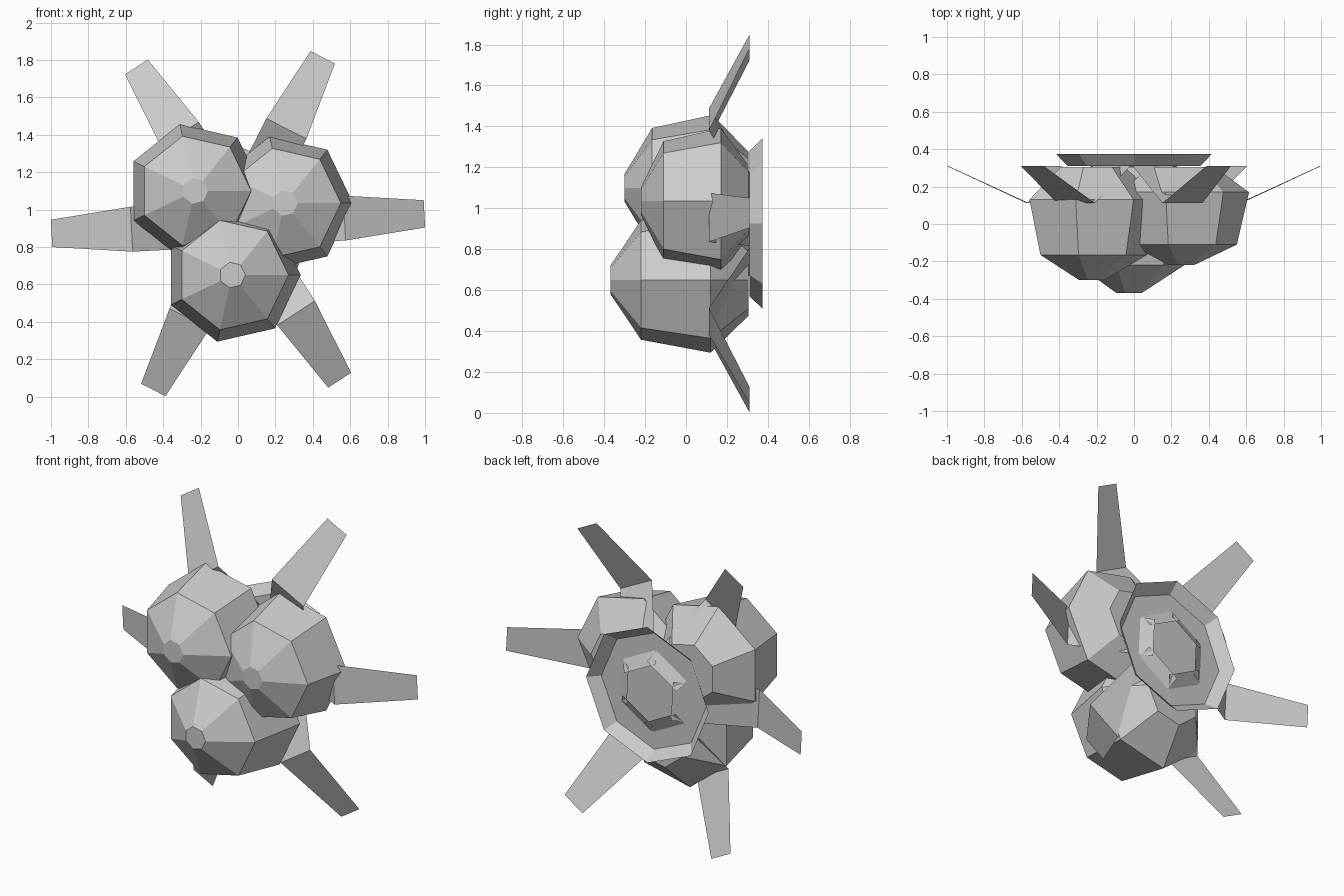
import bpy, bmesh, math
from math import cos, sin, pi, radians

if "Cube" in bpy.data.objects:
    bpy.data.objects.remove(bpy.data.objects["Cube"])

MID_Z = 0.925  # height of the hub axis


def make_object(name, build):
    bm = bmesh.new()
    build(bm)
    bmesh.ops.recalc_face_normals(bm, faces=bm.faces)
    mesh = bpy.data.meshes.new(name)
    bm.to_mesh(mesh)
    bm.free()
    obj = bpy.data.objects.new(name, mesh)
    bpy.context.collection.objects.link(obj)
    return obj


def lathe(bm, cx, cz, sides, profile, cap_first, cap_last):
    """Sweep (radius, y) rings around an axis parallel to y."""
    rings = []
    for r, y in profile:
        rings.append([bm.verts.new((cx + r * cos(2 * pi * i / sides), y,
                                    cz + r * sin(2 * pi * i / sides)))
                      for i in range(sides)])
    for a, b in zip(rings, rings[1:]):
        for i in range(sides):
            j = (i + 1) % sides
            bm.faces.new((a[i], a[j], b[j], b[i]))
    if cap_first:
        bm.faces.new(rings[0])
    if cap_last:
        bm.faces.new(rings[-1])


# Three seven-sided bulbs: centre x, centre z, and the y of each ring
bulbs = {
    "left_bulb": (-0.23, 1.10, (-0.30, -0.165, 0.13, 0.305)),
    "right_bulb": (0.25, 1.035, (-0.22, -0.11, 0.17, 0.305)),
    "lower_bulb": (-0.03, 0.65, (-0.37, -0.22, 0.12, 0.305)),
}
for name, (cx, cz, ys) in bulbs.items():
    profile = list(zip((0.07, 0.30, 0.365, 0.18), ys))
    make_object(name, lambda bm: lathe(bm, cx, cz, 7, profile, True, True))

# Shallow octagonal cup at the back, open to the rear
make_object("back_cup", lambda bm: lathe(
    bm, 0, MID_Z, 8, [(0.355, 0.31), (0.415, 0.373)], True, False))


# Six bent strip petals: (distance from axis, y, half width)
def petal(bm, angle):
    c, s = cos(angle), sin(angle)
    rows = []
    for r, y, w in ((0.15, 0.35, 0.12), (0.57, 0.112, 0.12), (0.998, 0.31, 0.073)):
        rows.append([bm.verts.new((r * c - k * w * s, y, MID_Z + r * s + k * w * c))
                     for k in (-1, 1)])
    for a, b in zip(rows, rows[1:]):
        bm.faces.new((a[0], b[0], b[1], a[1]))


for n in range(6):
    make_object(f"petal_{n + 1}", lambda bm: petal(bm, radians(3 + 60 * n)))
